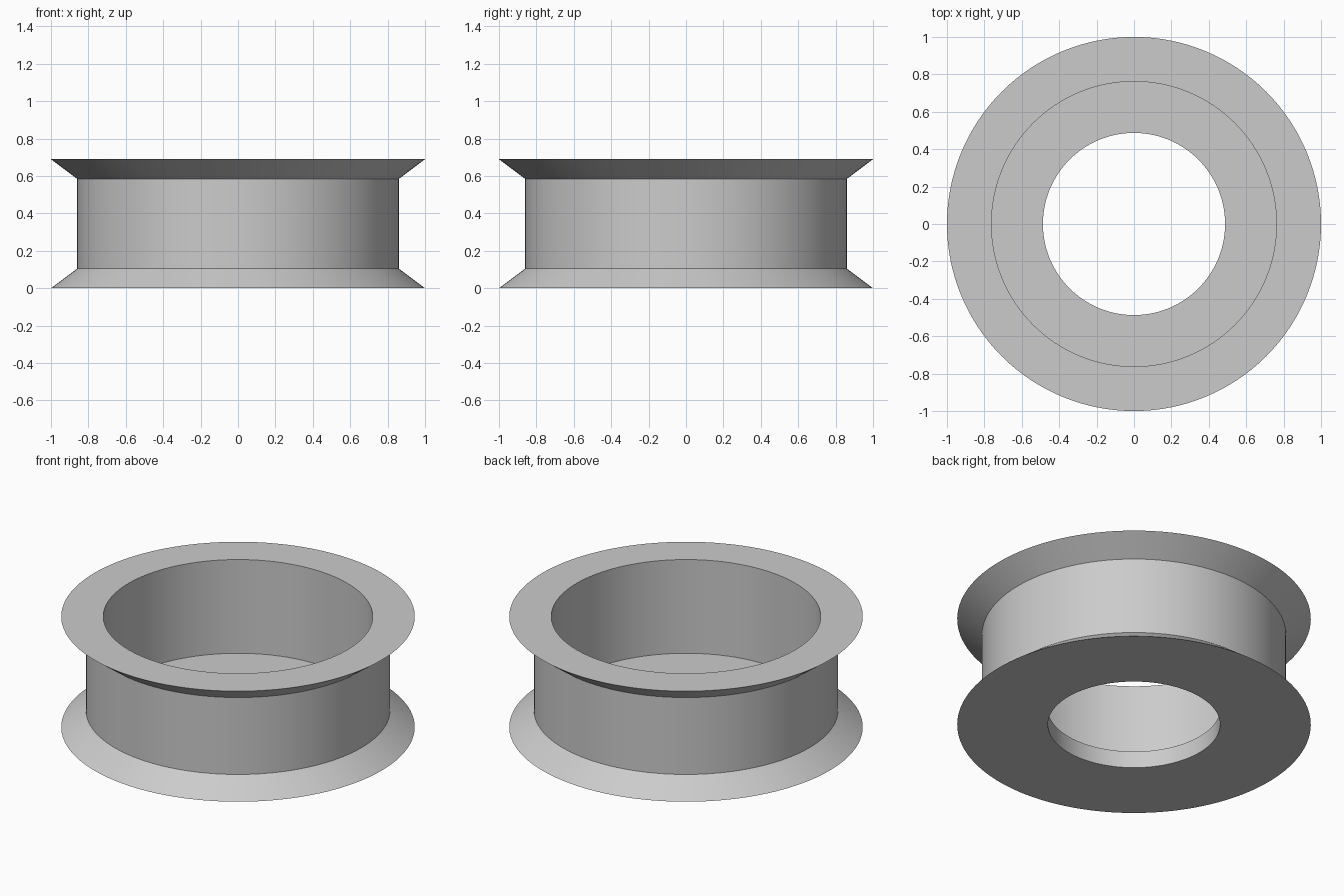
import bpy
import math

default = bpy.data.objects.get("Cube")
if default:
    bpy.data.objects.remove(default, do_unlink=True)

SEGMENTS = 128
HEIGHT = 0.69
FLANGE = 0.105

# Plain grey material
grey = bpy.data.materials.new("plain_grey")
grey.use_nodes = True
colour = (0.6, 0.6, 0.6, 1)
grey.diffuse_color = colour
grey.node_tree.nodes["Principled BSDF"].inputs["Base Color"].default_value = colour

# Cross-section (radius, height), counter-clockwise from the bore's bottom edge
profile = [
    (0.487, 0), (1, 0),                                # underside
    (0.86, FLANGE), (0.86, HEIGHT - FLANGE),           # lower flange, drum wall
    (1, HEIGHT), (0.762, HEIGHT),                      # upper flange and rim
    (0.762, FLANGE), (0.487, FLANGE),                  # inner wall and floor
]

# Revolve the cross-section into a closed ring
count = len(profile)
verts, faces = [], []
for s in range(SEGMENTS):
    a = math.tau * s / SEGMENTS
    verts += [(r * math.cos(a), r * math.sin(a), z) for r, z in profile]
    here, after = s * count, (s + 1) % SEGMENTS * count
    for i in range(count):
        j = (i + 1) % count
        faces.append((here + i, after + i, after + j, here + j))

mesh = bpy.data.meshes.new("flanged_ring")
mesh.from_pydata(verts, [], [f[::-1] for f in faces])
mesh.materials.append(grey)
ring = bpy.data.objects.new("flanged_ring", mesh)
bpy.context.collection.objects.link(ring)

# Consistent outward normals, smooth round walls with crisp rims
bpy.ops.object.select_all(action="DESELECT")
ring.select_set(True)
bpy.context.view_layer.objects.active = ring
bpy.ops.object.mode_set(mode="EDIT")
bpy.ops.mesh.select_all(action="SELECT")
bpy.ops.mesh.normals_make_consistent(inside=False)
bpy.ops.object.mode_set(mode="OBJECT")
bpy.ops.object.shade_smooth_by_angle(angle=math.radians(30))
